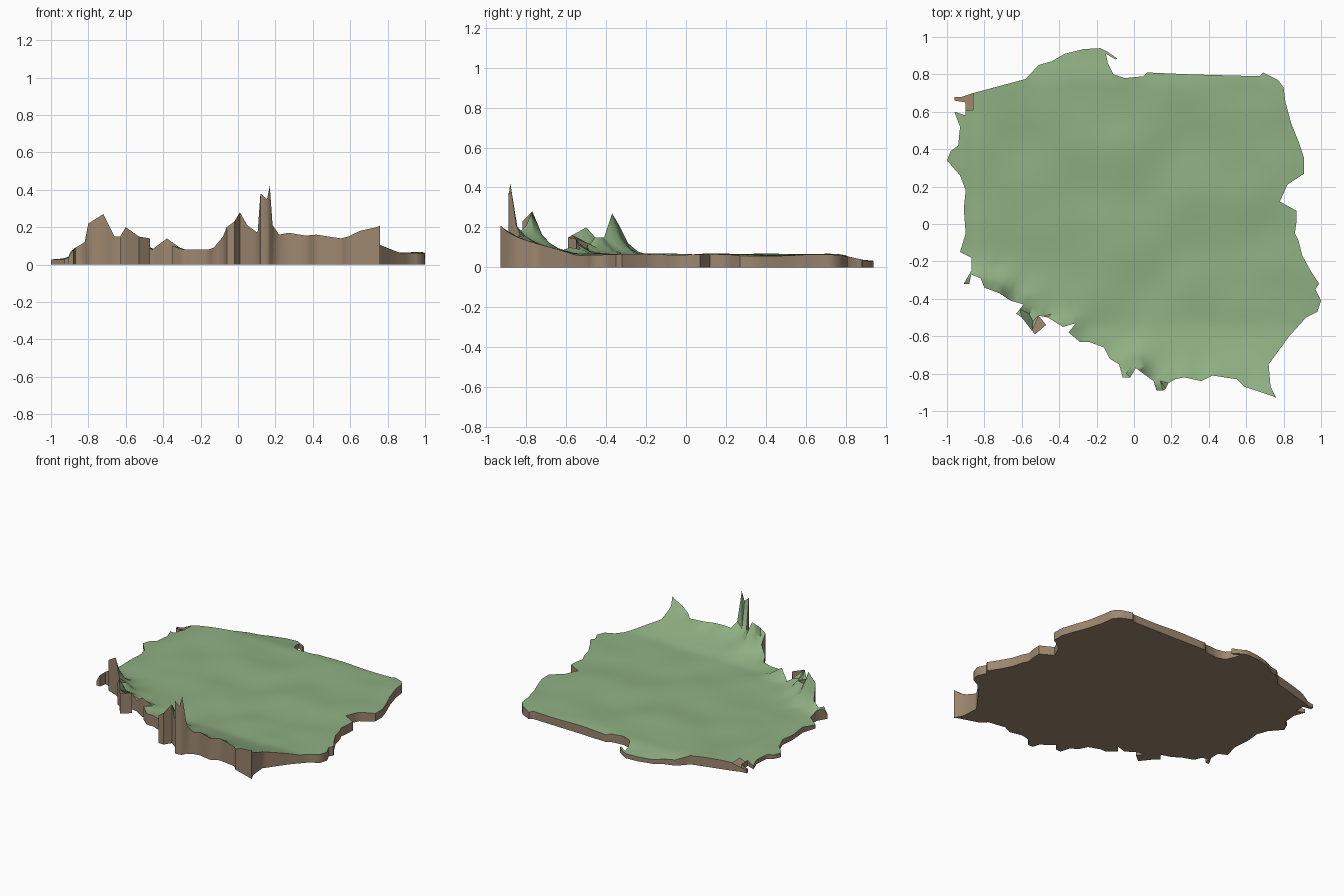
import bpy, bmesh, math
from mathutils import Vector, noise
from mathutils.geometry import delaunay_2d_cdt, intersect_point_line

if "Cube" in bpy.data.objects:
    bpy.data.objects.remove(bpy.data.objects["Cube"])

# Border outline, clockwise: coast and east side
NORTH_EAST = [(-.96, .68), (-.92, .68), (-.86, .70), (-.58, .775), (-.51, .85), (-.44, .87), (-.37, .91),
    (-.27, .935), (-.18, .94), (-.14, .92), (-.09, .885), (-.10, .88), (-.15, .91), (-.14, .86), (-.11, .80),
    (-.05, .78), (.05, .79), (.07, .81), (.30, .80), (.67, .79), (.69, .81), (.77, .77), (.80, .73), (.81, .65),
    (.84, .54), (.88, .44), (.91, .35), (.91, .27), (.82, .21), (.78, .12), (.87, .07), (.87, .02), (.86, -.05),
    (.88, -.09), (.90, -.17), (.95, -.26), (.99, -.32), (.97, -.35), (1, -.41), (.98, -.47), (.92, -.50),
    (.83, -.60), (.72, -.75), (.73, -.87)]
# Mountain border with its ridge height
SOUTH = [(.76, -.93, .21), (.74, -.92, .20), (.65, -.89, .18), (.59, -.87, .15), (.55, -.83, .14), (.42, -.81, .16),
    (.36, -.84, .155), (.27, -.82, .17), (.22, -.83, .16), (.185, -.85, .21), (.17, -.88, .42), (.155, -.89, .35),
    (.12, -.89, .38), (.105, -.84, .17), (.05, -.80, .21), (.01, -.77, .28), (-.02, -.82, .23), (-.06, -.82, .20),
    (-.08, -.75, .15), (-.13, -.72, .09), (-.16, -.66, .08), (-.24, -.63, .08), (-.29, -.63, .08), (-.35, -.58, .10),
    (-.31, -.53, .09), (-.38, -.55, .14), (-.46, -.50, .08), (-.51, -.49, .12), (-.47, -.54, .14), (-.53, -.59, .15),
    (-.60, -.50, .20), (-.63, -.48, .15), (-.59, -.43, .15), (-.66, -.41, .15), (-.72, -.37, .27), (-.80, -.34, .22),
    (-.82, -.29, .12), (-.87, -.27, .09), (-.88, -.32, .08), (-.91, -.32, .03)]
WEST = [(-.87, -.25), (-.87, -.18), (-.93, -.15), (-.90, -.05), (-.91, .08), (-.90, .18), (-.93, .26), (-1, .34),
    (-.98, .39), (-.94, .42), (-.93, .52), (-.96, .60), (-.90, .58), (-.90, .61), (-.90, .65), (-.96, .66)]
RIDGE = [Vector(p) for p in SOUTH]


def clamp(t):
    return max(0.0, min(1.0, t))


def height(x, y):
    """Lowland plain, southern upland, and steep ridges along the south border."""
    base = .062 + .09 * clamp((-.55 - y) / .35) - .035 * clamp((y - .78) / .14)
    base -= .03 * clamp((-.85 - x) / .08)
    base += .014 * noise.noise(Vector((x * 3.5, y * 3.5, 2)))
    best, ridge = 9, base
    p = Vector((x, y))
    for a, b in zip(RIDGE, RIDGE[1:]):
        q, t = intersect_point_line(p, a.xy, b.xy)
        t = clamp(t)
        c = a.lerp(b, t)
        d = (c.xy - p).length
        if d < best:
            best, ridge = d, c.z
    return max(.02, base + (ridge - base) * math.exp(-best / .045))


def material(name, rgb):
    m = bpy.data.materials.new(name)
    m.diffuse_color = (*rgb, 1)
    m.use_nodes = True
    m.node_tree.nodes["Principled BSDF"].inputs["Base Color"].default_value = m.diffuse_color
    return m


def add_part(name, verts, faces, mat):
    me = bpy.data.meshes.new(name)
    me.from_pydata(verts, [], faces)
    me.materials.append(mat)
    ob = bpy.data.objects.new(name, me)
    bpy.context.collection.objects.link(ob)
    bm = bmesh.new()
    bm.from_mesh(me)
    bmesh.ops.delete(bm, geom=[v for v in bm.verts if not v.link_faces], context='VERTS')
    for f in bm.faces:
        f.smooth = True
    for e in bm.edges:
        if len(e.link_faces) == 2 and e.calc_face_angle() > math.radians(50):
            e.smooth = False
    bm.to_mesh(me)
    bm.free()
    return ob


green = material("land_green", (.275, .43, .223))
brown = material("earth_brown", (.34, .246, .162))

# Split the outline into short steps
corners = [Vector(p[:2]) for p in NORTH_EAST + SOUTH + WEST]
outline = []
for a, b in zip(corners, corners[1:] + corners[:1]):
    n = max(1, round((b - a).length / .03))
    outline += [a.lerp(b, i / n) for i in range(n)]
outline.reverse()
count = len(outline)


def border_gap(p):
    gap = 9
    for i in range(count):
        a, b = outline[i - 1], outline[i]
        q, t = intersect_point_line(p, a, b)
        gap = min(gap, (a.lerp(b, clamp(t)) - p).length)
    return gap


# Fill the outline with grid points and triangulate; two small border pockets get cut lines
points = list(outline)
for i in range(51):
    for j in range(49):
        p = Vector((-1 + i * .04 + .02 * (j % 2), -.96 + j * .04))
        if border_gap(p) > .018:
            points.append(p)
k = len(points)
points += [Vector(p) for p in [(-.86, .70), (-.86, .61), (-.90, .61), (-.51, -.49), (-.545, -.57)]]
cuts = [(k, k + 1), (k + 1, k + 2), (k + 3, k + 4)]
xy, _, tris, *_ = delaunay_2d_cdt(points, cuts, [list(range(count))], 1, 1e-4)
top = [(p.x, p.y, height(p.x, p.y)) for p in xy]


def in_pocket(tri):
    c = sum((xy[i] for i in tri), Vector((0, 0))) / 3
    if c.x < -.86 and c.y > .61:
        return True
    return -.545 < c.x < -.46 and c.y < -.49 and (c.x + .51) * .08 - (c.y + .49) * .035 > 0


# Terrain surface, left open over the pockets
add_part("terrain_surface", top, [t for t in tris if not in_pocket(t)], green)

# Flat floor under everything
add_part("base_floor", [(p.x, p.y, 0) for p in xy], [t[::-1] for t in tris], brown)

# Vertical wall following the border edges
directed = {(t[i - 1], t[i]) for t in tris for i in range(3)}
border = [e for e in directed if e[::-1] not in directed]
n = len(xy)
add_part("border_wall", top + [(p.x, p.y, 0) for p in xy],
         [(a + n, b + n, b, a) for a, b in border], brown)
